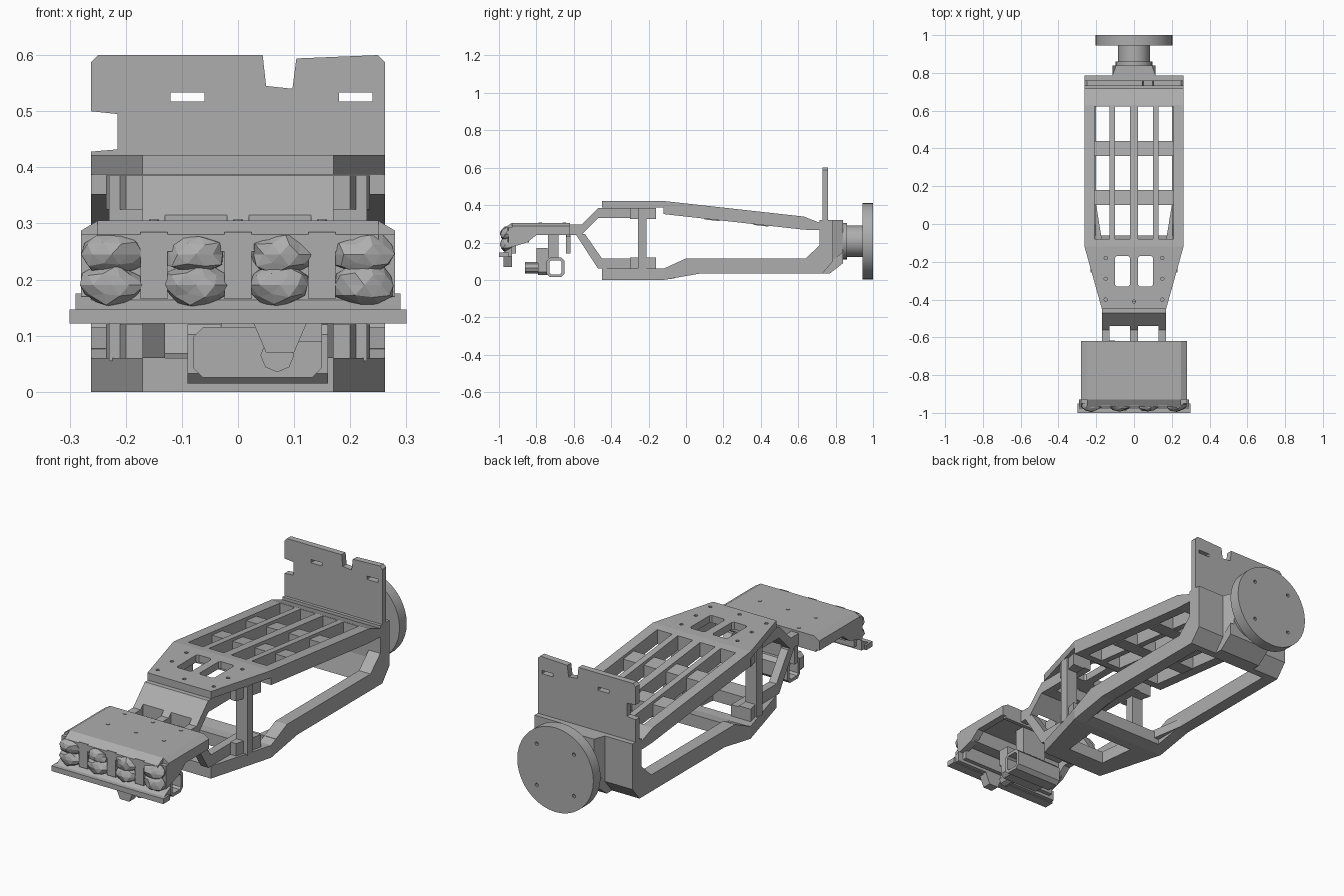
import bpy, bmesh, math, random

random.seed(4)
cube = bpy.data.objects.get("Cube")
if cube:
    bpy.data.objects.remove(cube)

grey = bpy.data.materials.new("machined grey")
grey.use_nodes = True
shade = 0.42
grey.diffuse_color = (shade, shade, shade, 1)
grey.node_tree.nodes["Principled BSDF"].inputs["Base Color"].default_value = grey.diffuse_color

# Shared dimensions
wide, narrow, strip = 0.262, 0.17, 0.04       # half widths of the frame and its bracket
front, bend, rear = -0.45, -0.12, 0.73        # stations along the frame
deck, floor, thin = 0.422, 0.06, 0.035        # deck height, floor height, deck thickness
head_back, head_front, head_wide = -0.62, -0.93, 0.28
head_top, head_under = 0.305, 0.24
pitch, bolt = 0.15, 0.009


def finish(name, bm):
    bmesh.ops.recalc_face_normals(bm, faces=bm.faces[:])
    mesh = bpy.data.meshes.new(name)
    bm.to_mesh(mesh)
    bm.free()
    mesh.materials.append(grey)
    obj = bpy.data.objects.new(name, mesh)
    bpy.context.collection.objects.link(obj)
    return obj


def prism(name, axis, lo, hi, outline, holes=()):
    """Extrude an outline with holes along an axis; lo and hi may depend on the second coordinate."""
    def place(p, d):
        d = d(p[1]) if callable(d) else d
        return {"x": (d, *p), "y": (p[0], d, p[1]), "z": (*p, d)}[axis]
    bm = bmesh.new()
    twin, edges, sides = {}, [], []
    for loop in [outline, *holes]:
        ring = [bm.verts.new(place(p, lo)) for p in loop]
        for vert, p in zip(ring, loop):
            twin[vert] = bm.verts.new(place(p, hi))
        for a, b in zip(ring, ring[1:] + ring[:1]):
            edges.append(bm.edges.new((a, b)))
            sides.append((a, b))
    bmesh.ops.triangle_fill(bm, edges=edges, use_beauty=True)
    for face in bm.faces[:]:
        bm.faces.new([twin[vert] for vert in face.verts])
    for a, b in sides:
        bm.faces.new((a, b, twin[b], twin[a]))
    return finish(name, bm)


def rect(a, b, c, d):
    return [(a, c), (b, c), (b, d), (a, d)]


def rounded(a, b, c, d, cut):
    """Rectangle with cut corners."""
    return [(a + cut, c), (b - cut, c), (b, c + cut), (b, d - cut),
            (b - cut, d), (a + cut, d), (a, d - cut), (a, c + cut)]


def circle(a, b, r, n=8):
    return [(a + r * math.cos(t * math.tau / n), b + r * math.sin(t * math.tau / n)) for t in range(n)]


def mirrored(points):
    """Complete a right-hand half outline across the centre line."""
    return points + [(-x, y) for x, y in reversed(points)]


def band(path, height):
    """Side outline of a bent bar: a lower path and its copy raised by height."""
    return path + [(y, z + height) for y, z in reversed(path)]


def across(name, half, outline):
    return prism(name, "x", -half, half, outline)


def pair(name, inner, outer, outline):
    prism("left_" + name, "x", inner, outer, outline)
    prism("right_" + name, "x", -outer, -inner, outline)


def box(name, x, y, z, width, depth, height):
    """Box given by its centre and size."""
    return prism(name, "z", z - height / 2, z + height / 2,
                 rect(x - width / 2, x + width / 2, y - depth / 2, y + depth / 2))


# Upper deck: flat front part with two windows and bolt holes
nose = mirrored([(narrow, front), (wide, bend)])
bolts = [circle(x, y, bolt) for x in (-pitch, pitch) for y in (-0.18, -0.29, -0.4)] + [circle(0, -0.41, bolt)]
window = rounded(0.02, 0.1, -0.33, -0.17, bolt)
windows = [window, [(-x, y) for x, y in window]]
prism("upper_deck_front", "z", deck - thin, deck, nose, bolts + windows)


# Upper deck: sloping grid with lowered cross bars
def deck_top(y):
    return deck - (y - bend) / 9


def deck_bottom(y):
    return deck_top(y) - 2 * thin


grid_end = 0.63
slots = [rect(x - strip, x + strip, bend + strip, grid_end - bolt) for x in (-narrow, -floor, floor, narrow)]
prism("upper_deck_grid", "z", deck_bottom, deck_top, rect(-wide, wide, bend, grid_end), slots)
for y in (0.14, 0.4):
    low = deck_bottom(y)
    across("deck_cross_bar", 0.21, band([(y - strip, low), (y + strip, low - bolt)], floor))
across("upper_deck_end", wide, [(grid_end, deck_bottom(grid_end)), (rear, 0.265), (rear, 0.3), (grid_end, deck_top(grid_end))])

# Lower frame: front plate with a window, stepped side rails, cross bar
prism("lower_plate", "z", 0, floor, nose, [mirrored([(0.1, -0.35), (0.12, -0.17)])])
across("lower_cross_bar", 0.2, band([(bend, 0), (-0.06, bolt)], floor))
pair("lower_rail", 0.2, wide, [(bend, 0), (0.08, thin), (rear, thin), (rear, 0.2), (0.64, 0.115), (0, 0.115), (bend, floor)])
for side in (-1, 1):
    prism("lower_rail_shoulder", "z", thin, floor + thin / 2,
          [(side * x, y) for x, y in ((narrow, bend + thin), (wide, bend + thin), (0.2, 0.1))])

# Rear column and its chamfered foot
column_back = 0.785
across("rear_chamfer", wide, [(rear - thin, thin), (rear, thin), (column_back, 0.1), (column_back, 0.2), (rear, 0.2)])
prism("rear_column", "y", 0.715, column_back, rect(-wide, wide, pitch, 0.32))

# Tall rear plate with a top notch, a side notch and slots
plate_top, corner = 0.6, 0.013
plate = [(-wide, 0.27), (wide, 0.27), (wide, plate_top - corner), (wide - corner, plate_top), (0.104, 0.594),
         (0.097, 0.54), (0.05, 0.545), (0.044, plate_top), (corner - wide, plate_top), (-wide, plate_top - corner),
         (-wide, 0.5), (-0.215, 0.495), (-0.215, 0.432), (-wide, 0.428)]
prism("rear_plate", "y", rear, rear + 0.03, plate,
      [rect(x - 0.03, x + 0.03, 0.517, 0.533) for x in (-0.09, 0.21)])

# Rear mount, neck and round flange
axle = 0.207
neck_start, neck_end = 0.84, 0.945
prism("mount_block", "z", 0.09, 0.32, mirrored([(0.115, column_back), (0.095, neck_start)]))
across("mount_foot", 0.115, band([(rear, thin), (0.77, thin), (neck_start, 0.09)], floor))
flange_bolts = [circle(x, axle + z, bolt) for x in (-0.1, 0.1) for z in (-0.1, 0.1)]
turned = [prism("neck_collar", "y", 0.82, 0.86, circle(0, axle, 0.097, 32)),
          prism("neck", "y", neck_start, neck_end, circle(0, axle, 0.084, 32)),
          prism("round_flange", "y", neck_end, 1, circle(0, axle, 0.204, 40), flange_bolts)]
bpy.ops.object.select_all(action="DESELECT")
for obj in turned:
    obj.select_set(True)
bpy.context.view_layer.objects.active = turned[0]
bpy.ops.object.shade_smooth_by_angle(angle=math.radians(30))

# Front bracket: sloped panel with two windows, flanges, lower arms, posts and feet
panel_start, panel_mid, hub, fold = (head_back, 0.24), (-0.54, 0.26), 0.245, -0.41
for x in (strip / 2 - narrow, 0, narrow - strip / 2):
    prism("bracket_strip", "x", x - strip / 2, x + strip / 2, band([panel_start, (-0.56, 0.24), panel_mid], 0.055))
across("bracket_brow", narrow, band([panel_mid, (-0.47, 0.33), (fold, 0.33)], 0.055))
pair("bracket_flange", narrow - strip, narrow, band([(fold, 0.33), (-0.16, 0.33)], 0.055))
pair("bracket_lower_arm", narrow - strip, narrow,
     [(-0.59, hub), (-0.54, hub), (front, 0.115), (-0.16, 0.115), (-0.16, floor), (-0.47, floor)])
post_x, post_y = 0.2, -0.235
for side in (-1, 1):
    x = side * post_x
    box("bracket_post", x, post_y, 0.22, floor, 0.045, 0.33)
    foot = [(side * a, b) for a, b in ((narrow, -0.3), (post_x, -0.3), (0.235, -0.16), (narrow, -0.16))]
    for z in (floor, 0.325):
        prism("post_foot", "z", z, z + floor, foot)

# Tool head: chamfered cover, side walls and sloped brow
prism("head_cover", "y", head_front, head_back,
      mirrored([(head_wide, 0.27), (head_wide, 0.287), (0.25, head_top)]))
across("head_brow", 0.25, [(head_front, head_top), (-0.97, 0.28), (-0.97, 0.25), (head_front, 0.25)])
pair("head_wall", head_wide - thin, head_wide,
     [(head_back, head_under), (head_back, 0.28), (-0.95, 0.28), (-0.95, narrow), (-0.85, 0.2), (-0.8, head_under)])
box("head_back_wall", 0, head_back - bolt, 0.26, 2 * wide, bolt * 2, floor)
box("head_front_wall", 0, head_front, 0.21, 2 * wide, strip, 0.14)
box("underside_beam", 0, -0.87, head_under, 2 * wide, floor, 0.08)
for x in (-pitch, 0, pitch):
    for y in (-0.65, -0.78):
        prism("head_bolt", "z", head_top, head_top + bolt / 4, circle(x, y, bolt))
    box("head_front_post", x, -0.95, 0.225, 0.048, strip, 0.12)

# Faceted pads across the front
for column in (-1.5, -0.5, 0.5, 1.5):
    for z in (0.245, 0.19):
        bm = bmesh.new()
        bmesh.ops.create_icosphere(bm, subdivisions=2, radius=1)
        for vert in bm.verts:
            dx, dy, dz = vert.co * random.uniform(0.82, 1.05)
            vert.co = (column * pitch + dx * floor, -0.955 + dy * strip, z + dz * strip)
        finish("front_pad", bm)

# Lower lip with sloped upper face, thin edge and centre tongue
lip = 0.125
across("front_lip", 0.29, [(head_front, lip), (-0.99, lip), (-0.99, 0.14), (head_front, 0.175)])
box("front_lip_edge", 0, -0.975, lip + bolt, 0.6, 0.05, 0.025)
prism("front_tongue", "y", -0.975, head_front, [(0.02, 0.14), (0.05, 0.07), (0.1, 0.07), (0.13, 0.14)])

# Hollow underslung unit with hanger, nub and rear tab
prism("unit_shell", "x", -0.09, 0.16, rounded(-0.745, -0.65, 0.015, 0.12, bolt * 2),
      [rounded(-0.73, -0.665, 0.03, 0.105, bolt)])
unit_x = 0.035
prism("unit_front_block", "y", -0.79, -0.74, rounded(-0.08, pitch, 0.025, 0.115, bolt * 2))
prism("unit_nub", "y", -0.86, -0.78, circle(2 * unit_x, 0.065, 0.03))
box("unit_hanger", unit_x, -0.71, 0.195, 0.13, 0.055, 0.16)
box("unit_side_lug", lip, -0.77, 0.13, 0.05, floor, 0.08)
box("head_rear_tab", -lip, head_back - bolt, 0.195, 0.05, 0.025, 0.11)
